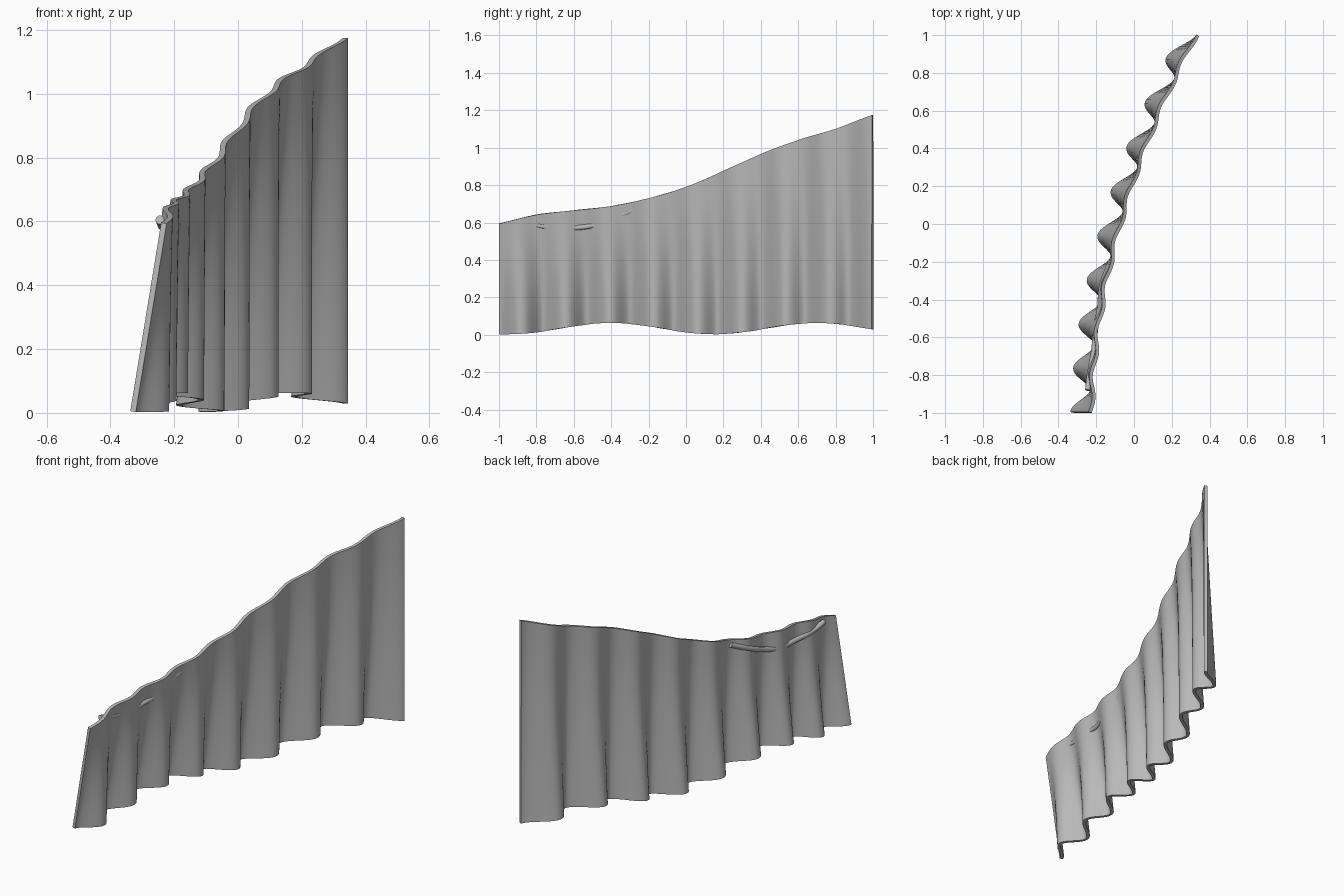
import bpy
import bmesh
import math

cube = bpy.data.objects.get("Cube")
if cube:
    bpy.data.objects.remove(cube, do_unlink=True)

grey = bpy.data.materials.new("plain grey")
grey.use_nodes = True
grey.diffuse_color = (0.48, 0.48, 0.48, 1)
grey.node_tree.nodes["Principled BSDF"].inputs["Base Color"].default_value = (0.48, 0.48, 0.48, 1)

COLUMNS, ROWS, FOLDS = 204, 8, 8.5
RIM = [0.595, 0.642, 0.665, 0.688, 0.73, 0.79, 0.875, 0.965, 1.04, 1.10, 1.175]


def rim_height(u):
    # Smooth curve through the evenly spaced rim heights
    s = u * (len(RIM) - 1)
    i = min(int(s), len(RIM) - 2)
    f = s - i
    a, b = RIM[i], RIM[i + 1]
    before = RIM[i - 1] if i else 2 * a - b
    after = RIM[i + 2] if i + 2 < len(RIM) else 2 * b - a
    m, n = (b - before) / 2, (after - a) / 2
    return a + f * (m + f * (3 * (b - a) - 2 * m - n + f * (2 * (a - b) + m + n)))


def wave(u):
    return -math.cos(2 * math.pi * FOLDS * u)


def wall_edges(u):
    # Bottom and top points of the sheet at a place along its length
    y = 1.995 * u - 0.9975
    crest = -0.066 + 0.285 * y + 0.124 * y * y
    hem = 0.033 - 0.03 * math.cos(2 * math.pi * (y - 0.15) / 1.1)
    low_x = crest - 0.053 + 0.049 * wave(u)
    shift = 0.02 * (1 - 0.5 * u)
    top_x = crest - 0.015 + 0.011 * wave(u + shift) + 0.015 * (1 - u)
    return (low_x, y, hem), (top_x, y, rim_height(u))


# Corrugated sheet: deep folds at the hem, shallow at the rim
bm = bmesh.new()
grid = []
for c in range(COLUMNS + 1):
    low, top = wall_edges(c / COLUMNS)
    grid.append([bm.verts.new([a + (b - a) * r / ROWS for a, b in zip(low, top)])
                 for r in range(ROWS + 1)])
for left, right in zip(grid, grid[1:]):
    for r in range(ROWS):
        bm.faces.new((left[r], right[r], right[r + 1], left[r + 1]))
mesh = bpy.data.meshes.new("corrugated_wall")
bm.to_mesh(mesh)
bm.free()
wall = bpy.data.objects.new("corrugated_wall", mesh)
bpy.context.collection.objects.link(wall)
mesh.materials.append(grey)
solid = wall.modifiers.new("thickness", "SOLIDIFY")
solid.thickness = 0.018
solid.offset = 0
bpy.ops.object.select_all(action="DESELECT")
wall.select_set(True)
bpy.context.view_layer.objects.active = wall
# Thickness comes first so that the rim and hem stay crisp
bpy.ops.object.modifier_apply(modifier=solid.name)
bpy.ops.object.shade_smooth_by_angle(angle=math.radians(40))

# Sagging rail along the back of the low end
path = [(-0.245, -0.88, 0.605), (-0.236, -0.8, 0.585), (-0.212, -0.66, 0.572),
        (-0.203, -0.55, 0.575), (-0.183, -0.45, 0.597), (-0.171, -0.33, 0.645),
        (-0.13, -0.21, 0.70)]
curve = bpy.data.curves.new("hand_rail", "CURVE")
curve.dimensions = "3D"
curve.bevel_depth = 0.014
curve.bevel_resolution = 3
curve.use_fill_caps = True
spline = curve.splines.new("BEZIER")
spline.bezier_points.add(len(path) - 1)
for point, place in zip(spline.bezier_points, path):
    point.co = place
    point.handle_left_type = point.handle_right_type = "AUTO"
curve.materials.append(grey)
rail = bpy.data.objects.new("hand_rail", curve)
bpy.context.collection.objects.link(rail)
